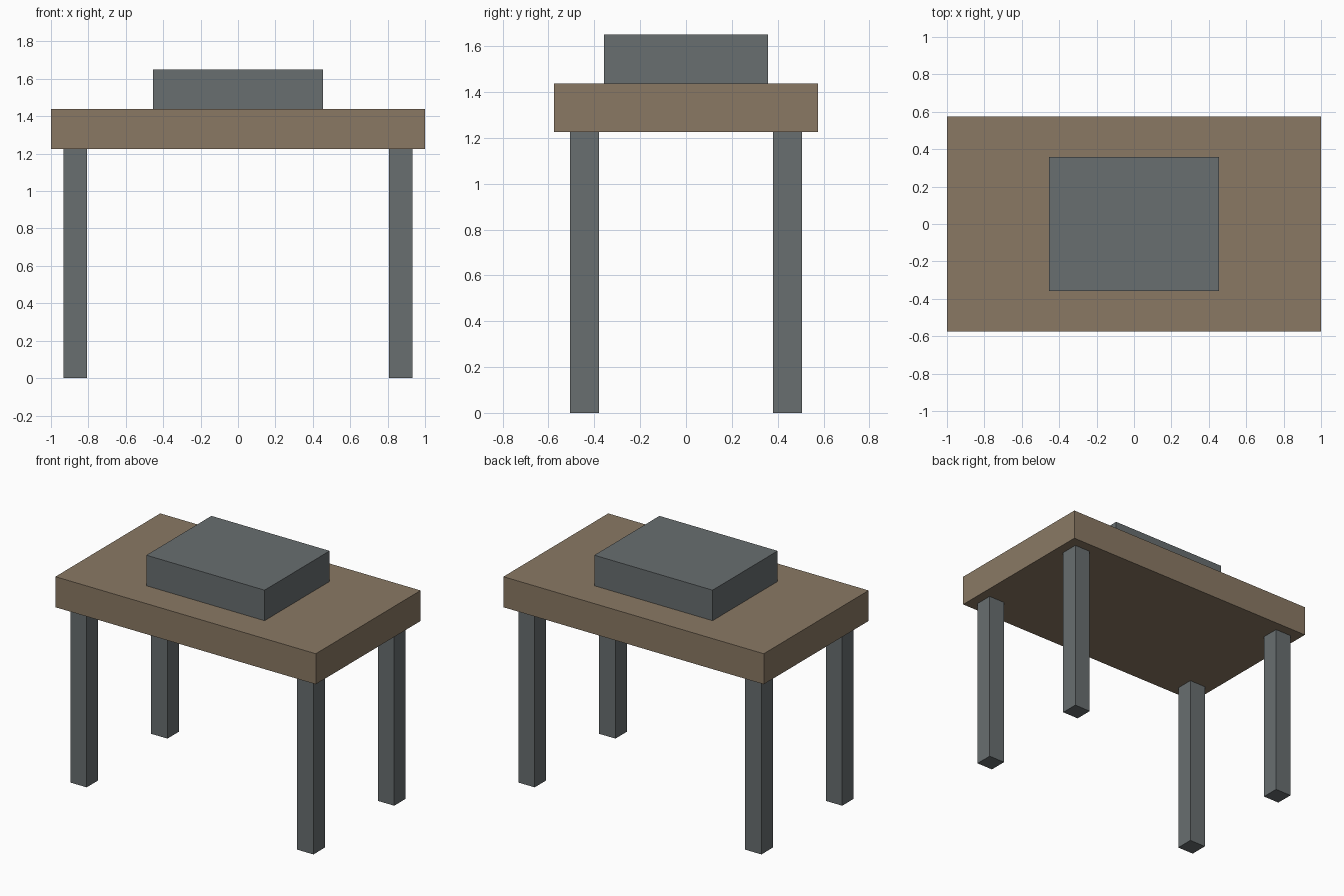
import bpy

if "Cube" in bpy.data.objects:
    bpy.data.objects.remove(bpy.data.objects["Cube"])


def material(name, rgb):
    mat = bpy.data.materials.new(name)
    mat.diffuse_color = (*rgb, 1)
    mat.use_nodes = True
    mat.node_tree.nodes["Principled BSDF"].inputs["Base Color"].default_value = mat.diffuse_color
    return mat


def box(name, center, size, mat):
    bpy.ops.mesh.primitive_cube_add(size=1, location=center)
    obj = bpy.context.object
    obj.name = name
    obj.scale = size
    bpy.ops.object.transform_apply(location=False, rotation=False, scale=True)
    obj.data.materials.append(mat)
    return obj


wood = material("wood", (0.254, 0.191, 0.127))
slate = material("slate", (0.138, 0.156, 0.162))

LEG_HEIGHT = 1.226
SLAB = 0.212  # thickness shared by table top and raised block

# Table top
box("table_top", (0, 0, LEG_HEIGHT + SLAB / 2), (2, 1.15, SLAB), wood)

# Raised block on the table top
box("top_block", (0, 0, LEG_HEIGHT + SLAB * 1.5), (0.908, 0.714, SLAB), slate)

# Four square legs, set in from the corners
for side, sx in (("left", -1), ("right", 1)):
    for end, sy in (("front", -1), ("back", 1)):
        box(f"{end}_{side}_leg", (sx * 0.871, sy * 0.443, LEG_HEIGHT / 2),
            (0.125, 0.125, LEG_HEIGHT), slate)
